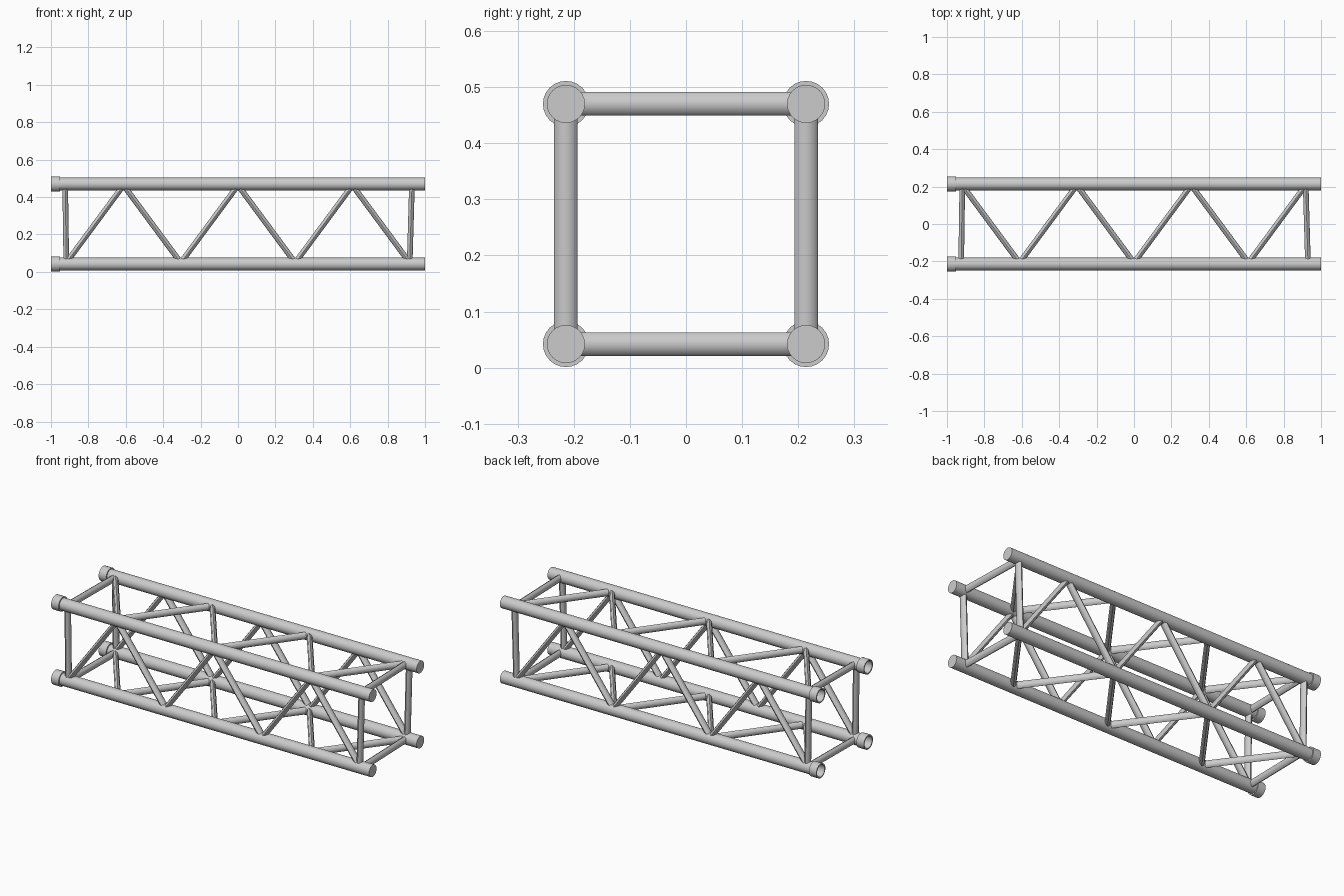
import bpy, bmesh, math
from mathutils import Vector, Matrix

if "Cube" in bpy.data.objects:
    bpy.data.objects.remove(bpy.data.objects["Cube"])

Y = 0.214                  # chord offset from the centre
ZC, H = 0.256, 0.214       # middle height, chord offset from it
R_CHORD, R_SLEEVE = 0.034, 0.041


def finish(bm, name, angle):
    bmesh.ops.recalc_face_normals(bm, faces=bm.faces[:])
    me = bpy.data.meshes.new(name)
    bm.to_mesh(me)
    bm.free()
    ob = bpy.data.objects.new(name, me)
    bpy.context.collection.objects.link(ob)
    bpy.ops.object.select_all(action='DESELECT')
    ob.select_set(True)
    bpy.context.view_layer.objects.active = ob
    bpy.ops.object.shade_smooth_by_angle(angle=math.radians(angle))
    return ob


def lathe_x(name, profile, y, z, n=24):
    """Spin an (x, radius) profile about the x direction."""
    bm = bmesh.new()
    rings = []
    for x, r in profile:
        rings.append([bm.verts.new((x, y + r * math.cos(2 * math.pi * i / n),
                                    z + r * math.sin(2 * math.pi * i / n)))
                      for i in range(n)])
    for a, b in zip(rings, rings[1:]):
        for i in range(n):
            j = (i + 1) % n
            bm.faces.new((a[i], a[j], b[j], b[i]))
    bm.faces.new(rings[0])
    bm.faces.new(rings[-1])
    return finish(bm, name, 30)


def lacing(name, path, normal, n=8):
    """Flattened round bars along a zigzag, wider across the panel plane."""
    bm = bmesh.new()
    normal = Vector(normal)
    for p, q in zip(path, path[1:]):
        p, q = Vector(p), Vector(q)
        d = (q - p).normalized()
        side = normal.cross(d)
        m = Matrix((side, normal, d)).transposed().to_4x4()
        m = Matrix.Translation((p + q) / 2) @ m @ Matrix.Diagonal((0.015, 0.021, 1, 1))
        bmesh.ops.create_cone(bm, cap_ends=True, segments=n, radius1=1, radius2=1,
                              depth=(q - p).length, matrix=m)
    return finish(bm, name, 50)


# Four chords, each with an open socket sleeve at the left end
for sy, side in ((-1, "front"), (1, "back")):
    for sz, level in ((-1, "lower"), (1, "upper")):
        y, z = sy * Y, ZC + sz * H
        lathe_x(f"{level}_{side}_chord", [(-0.955, R_CHORD), (1, R_CHORD)], y, z)
        lathe_x(f"{level}_{side}_socket",
                [(-0.953, R_SLEEVE), (-1, R_SLEEVE), (-1, 0.034), (-0.957, 0.034)], y, z)

# Zigzag stations: (x, side), with a straight strut at both ends
step = 0.306
zig = [(-0.924, 1)] + [(step * i, 1 if i % 2 == 0 else -1) for i in range(-3, 4)] + [(0.93, 1)]
E = 0.207                  # zigzag half height, apexes buried in the chords

# Front and back panels
for sy, name in ((-1, "front_lacing"), (1, "back_lacing")):
    lacing(name, [(x, sy * Y, ZC + s * E) for x, s in zig], (0, 1, 0))

# Top and bottom panels
for sz, name in ((-1, "bottom_lacing"), (1, "top_lacing")):
    lacing(name, [(x, -s * E, ZC + sz * H) for x, s in zig], (0, 0, 1))
